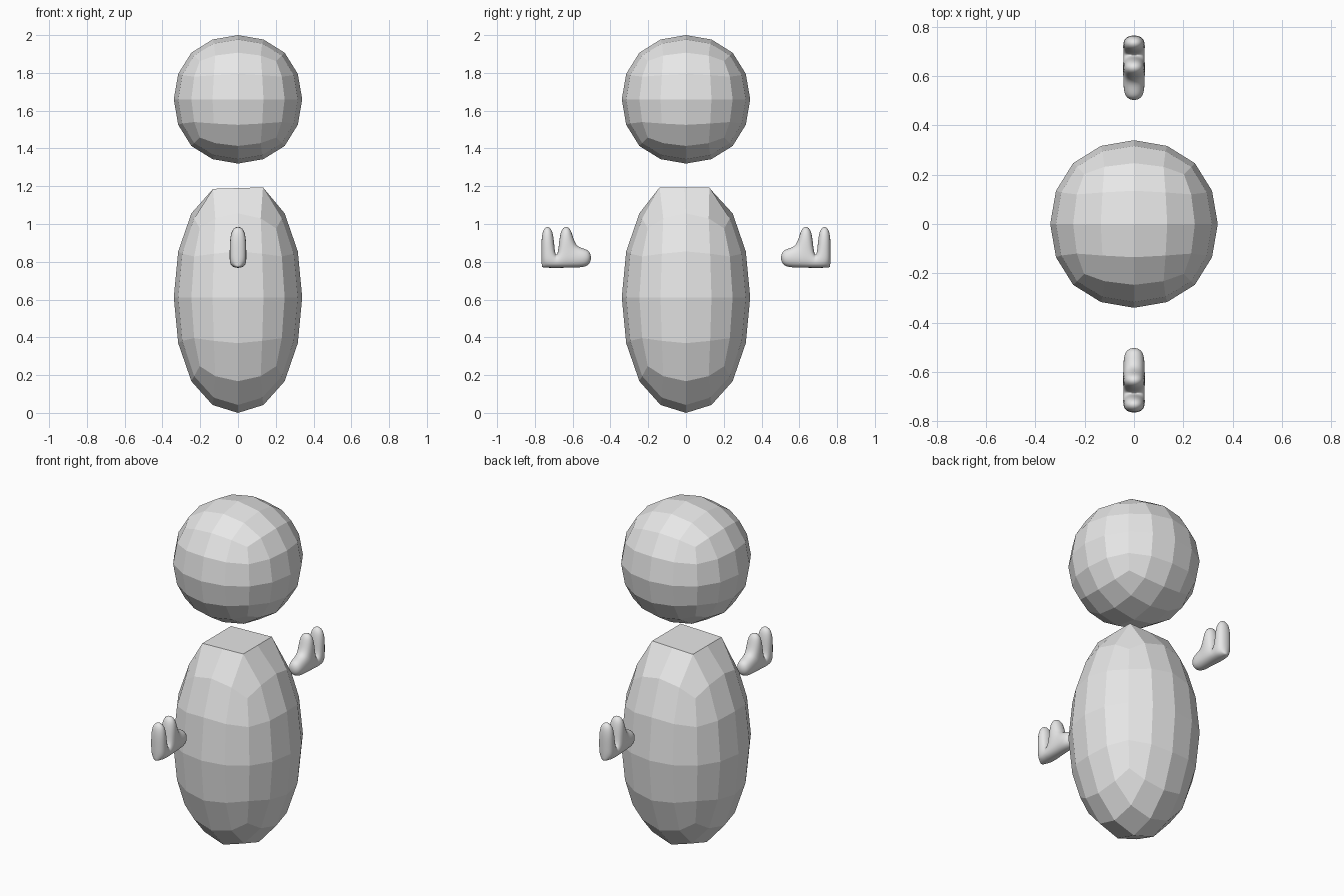
import bpy
import bmesh

if "Cube" in bpy.data.objects:
    bpy.data.objects.remove(bpy.data.objects["Cube"])

grey = bpy.data.materials.new("plain_grey")
grey.diffuse_color = (0.8, 0.8, 0.8, 1)
grey.use_nodes = True
grey.node_tree.nodes["Principled BSDF"].inputs["Base Color"].default_value = grey.diffuse_color


def make_object(name, bm):
    bmesh.ops.recalc_face_normals(bm, faces=bm.faces[:])
    mesh = bpy.data.meshes.new(name)
    bm.to_mesh(mesh)
    bm.free()
    mesh.materials.append(grey)
    obj = bpy.data.objects.new(name, mesh)
    bpy.context.collection.objects.link(obj)
    return obj


def subdivide(obj, levels):
    """Apply a subdivision surface to the object."""
    mod = obj.modifiers.new("subdivision", 'SUBSURF')
    mod.levels = mod.render_levels = levels
    bpy.context.view_layer.objects.active = obj
    obj.select_set(True)
    bpy.ops.object.modifier_apply(modifier=mod.name)
    obj.select_set(False)


def rounded_cube(name, radius, half_height, center_z):
    """Faceted ball made from a cube subdivided twice."""
    bm = bmesh.new()
    bmesh.ops.create_cube(bm, size=2)
    obj = make_object(name, bm)
    subdivide(obj, 2)
    reach = max(v.co.x for v in obj.data.vertices)
    for v in obj.data.vertices:
        v.co.x *= radius / reach
        v.co.y *= radius / reach
        v.co.z = center_z + v.co.z * half_height / reach
    obj.data.shade_flat()
    return obj


# Head
rounded_cube("head", 0.34, 0.34, 1.66)

# Body, with the middle of its top flattened into a square
body = rounded_cube("body", 0.34, 0.612, 0.612)
for v in body.data.vertices:
    if v.co.z > 0.9 and abs(v.co.x) < 0.18 and abs(v.co.y) < 0.18:
        for axis in (0, 1):
            if abs(v.co[axis]) > 0.05:
                v.co[axis] = 0.132 if v.co[axis] > 0 else -0.132
        v.co.y -= 0.008
        v.co.z = 1.19 + 0.03 * v.co.x

# Hand side profile: (distance along y, height)
HALF_THICK = 0.046
POINTS = [(0.768, 0.765), (0.695, 0.765), (0.672, 0.765), (0.590, 0.765), (0.496, 0.768),
          (0.768, 0.850), (0.694, 0.835), (0.678, 0.835), (0.588, 0.872), (0.496, 0.876),
          (0.768, 0.996), (0.698, 0.996), (0.670, 0.996), (0.604, 0.996)]
QUADS = [(0, 1, 6, 5), (1, 2, 7, 6), (2, 3, 8, 7), (3, 4, 9, 8),   # palm and thumb
         (5, 6, 11, 10), (7, 8, 13, 12)]                           # two fingers


def make_hand(name, side):
    bm = bmesh.new()
    layers = [[bm.verts.new((x, side * y, z)) for y, z in POINTS]
              for x in (-HALF_THICK, HALF_THICK)]
    for layer in layers:
        for quad in QUADS:
            bm.faces.new([layer[i] for i in quad])
    # Walls around the outline
    edges = [(q[k], q[(k + 1) % 4]) for q in QUADS for k in range(4)]
    for a, b in edges:
        if (b, a) not in edges:
            bm.faces.new((layers[0][a], layers[0][b], layers[1][b], layers[1][a]))
    # Tighter heel of the palm
    crease = bm.edges.layers.float.new("crease_edge")
    bm.edges.get((layers[0][0], layers[1][0]))[crease] = 0.6
    hand = make_object(name, bm)
    subdivide(hand, 3)
    hand.data.shade_smooth()


make_hand("front_hand", -1)
make_hand("back_hand", 1)
